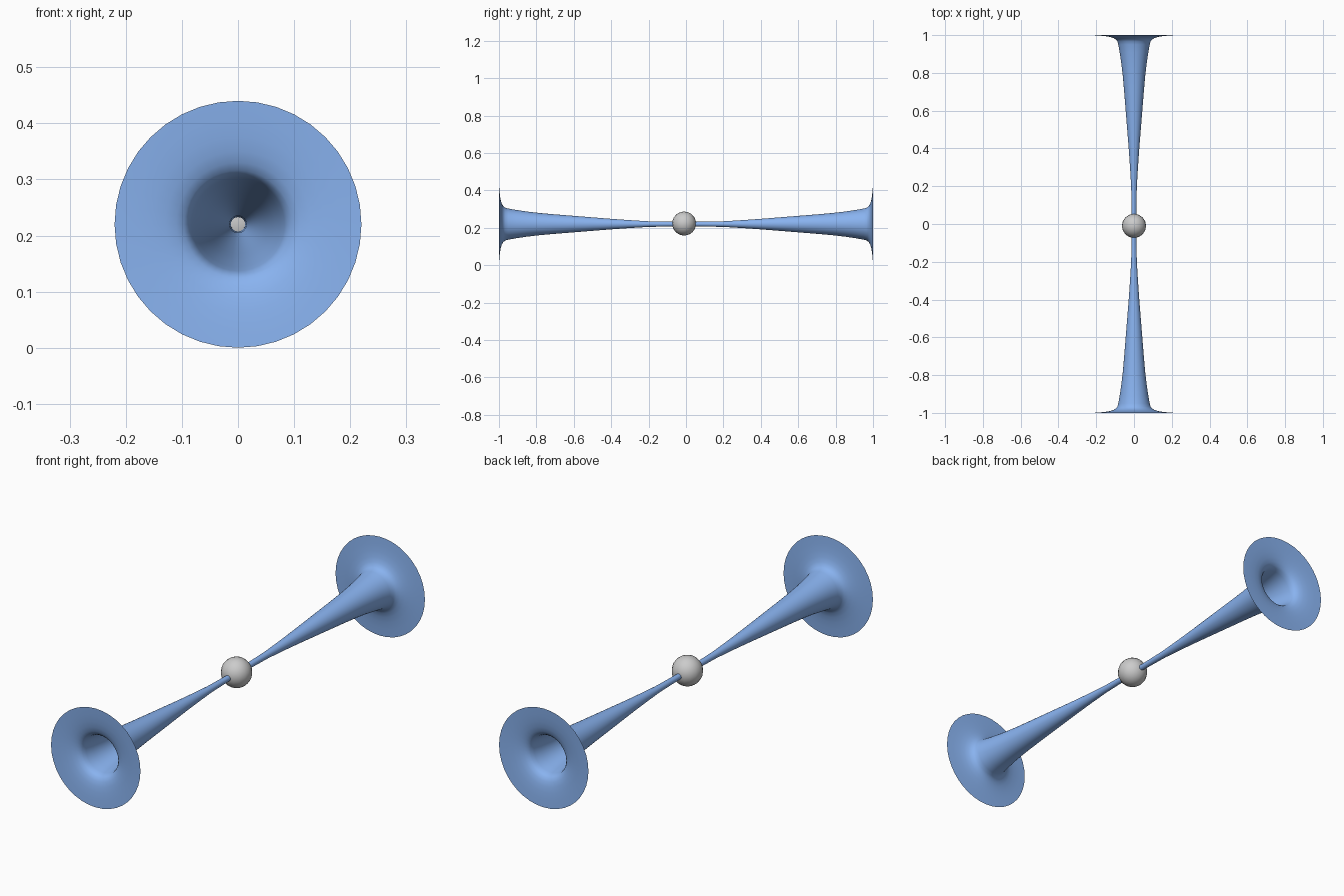
import bpy, bmesh, math

if "Cube" in bpy.data.objects:
    bpy.data.objects.remove(bpy.data.objects["Cube"])

CZ = 0.22      # height of the shared axis
SIDES = 40

# horn profile: (distance from centre, radius), from thin stem to flared rim
PROFILE = [(0.0, 0.012), (0.10, 0.013), (0.20, 0.015), (0.30, 0.021), (0.40, 0.028),
           (0.50, 0.036), (0.60, 0.044), (0.70, 0.052), (0.78, 0.059), (0.85, 0.067),
           (0.91, 0.076), (0.95, 0.083), (0.967, 0.088), (0.977, 0.096), (0.985, 0.110),
           (0.991, 0.130), (0.995, 0.155), (0.998, 0.185), (1.0, 0.22)]

blue = bpy.data.materials.new("blue")
blue.diffuse_color = (0.25, 0.45, 0.87, 1)
blue.use_nodes = True
blue.node_tree.nodes["Principled BSDF"].inputs["Base Color"].default_value = blue.diffuse_color


def horn(name, direction):
    """Open, thin-walled trumpet revolved around the y axis."""
    bm = bmesh.new()
    rings = []
    for d, r in PROFILE:
        rings.append([bm.verts.new((r * math.cos(2 * math.pi * i / SIDES),
                                    direction * d,
                                    r * math.sin(2 * math.pi * i / SIDES)))
                      for i in range(SIDES)])
    for a, b in zip(rings, rings[1:]):
        for i in range(SIDES):
            j = (i + 1) % SIDES
            quad = (a[i], b[i], b[j], a[j])
            face = bm.faces.new(quad if direction > 0 else quad[::-1])
            face.smooth = True
    mesh = bpy.data.meshes.new(name)
    bm.to_mesh(mesh)
    bm.free()
    mesh.materials.append(blue)
    obj = bpy.data.objects.new(name, mesh)
    obj.location.z = CZ
    bpy.context.collection.objects.link(obj)


# Two mirrored horns
horn("front_horn", -1)
horn("back_horn", 1)

# Ball at the middle
bpy.ops.mesh.primitive_uv_sphere_add(segments=16, ring_count=12, radius=0.064,
                                     location=(0, -0.01, CZ + 0.003))
ball = bpy.context.object
ball.name = "centre_ball"
bpy.ops.object.shade_smooth()
